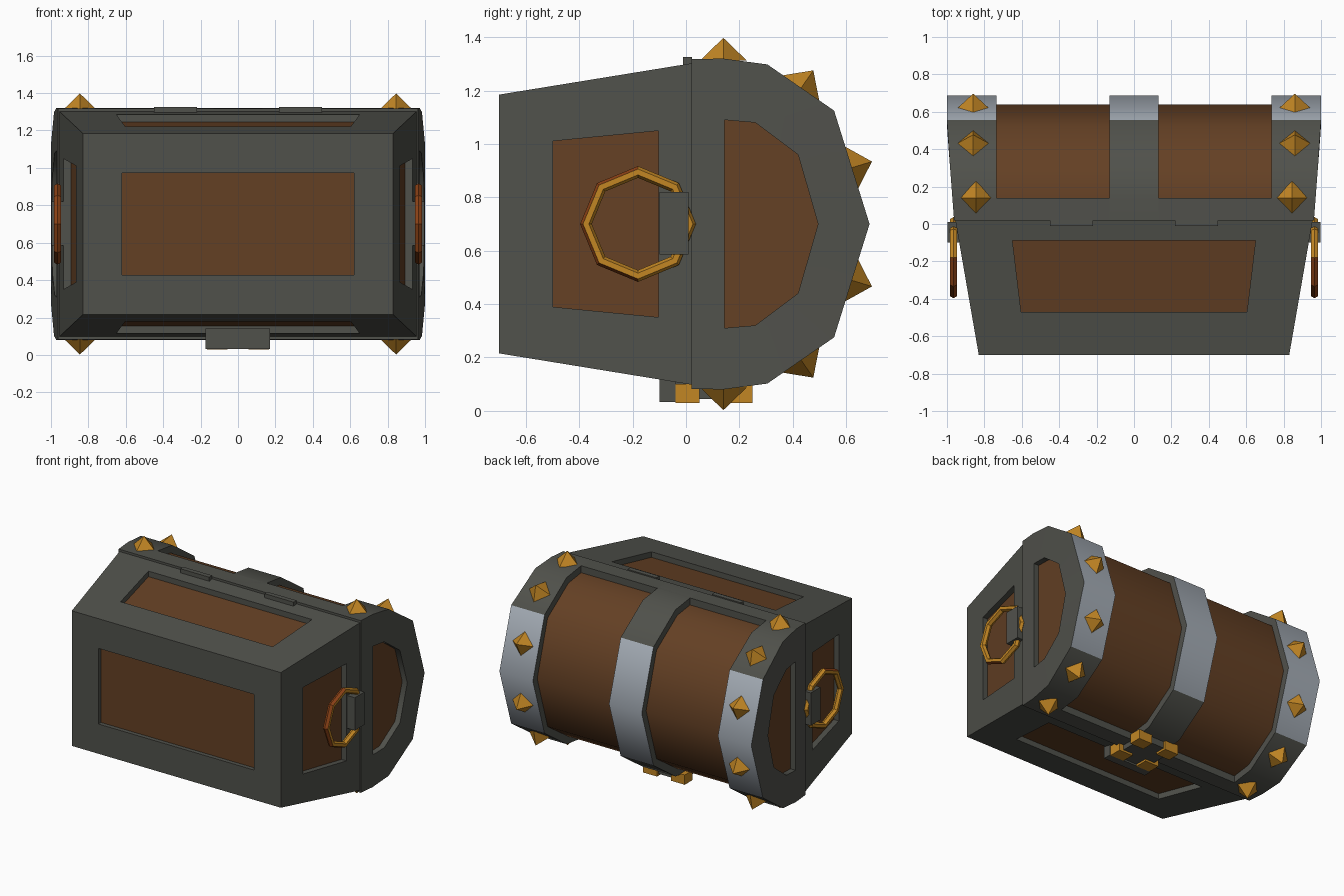
import bpy, bmesh, math
from mathutils import Vector, Matrix

if "Cube" in bpy.data.objects:
    bpy.data.objects.remove(bpy.data.objects["Cube"])

def mat(name, r, g, b):
    lin = [(c / 255 / 12.92 if c < 11 else ((c / 255 + .055) / 1.055) ** 2.4) for c in (r, g, b)]
    m = bpy.data.materials.new(name)
    m.diffuse_color = (*lin, 1)
    m.use_nodes = True
    m.node_tree.nodes["Principled BSDF"].inputs["Base Color"].default_value = m.diffuse_color
    return m

IRON = mat("dark iron", 80, 81, 75)
WOOD = mat("brown wood", 100, 64, 36)
STEEL = mat("bare steel", 164, 172, 181)
GOLD = mat("gold", 194, 134, 36)
COPPER = mat("copper", 140, 66, 22)
ZC = 0.7  # the chest lies on its front; this is its middle height

def finish(bm, name, mats, smooth=False):
    bmesh.ops.recalc_face_normals(bm, faces=bm.faces[:])
    me = bpy.data.meshes.new(name)
    bm.to_mesh(me)
    bm.free()
    ob = bpy.data.objects.new(name, me)
    bpy.context.collection.objects.link(ob)
    for m in mats:
        me.materials.append(m)
    if smooth:
        bpy.ops.object.select_all(action='DESELECT')
        ob.select_set(True)
        bpy.context.view_layer.objects.active = ob
        bpy.ops.object.shade_smooth_by_angle(angle=math.radians(40))
    return ob

def box(name, x, y, z, m):
    bm = bmesh.new()
    bmesh.ops.create_cube(bm, size=1)
    for v in bm.verts:
        v.co = [a + (b - a) * (c + .5) for (a, b), c in zip((x, y, z), v.co)]
    return finish(bm, name, [m])

def recess(bm, outer, inner, push):
    """Frame between two loops, with a sunken wooden floor."""
    o = [bm.verts.new(p) for p in outer]
    i = [bm.verts.new(p) for p in inner]
    f = [bm.verts.new(Vector(p) + push) for p in inner]
    n = len(o)
    for k in range(n):
        j = (k + 1) % n
        bm.faces.new((o[k], o[j], i[j], i[k]))
        bm.faces.new((i[k], i[j], f[j], f[k]))
    bm.faces.new(f).material_index = 1

# ---- chest body: tapered box with a sunken panel on five sides
bm = bmesh.new()
B = lambda sx, sz: Vector((.83 * sx, -.7, ZC + .485 * sz))
T = lambda sx, sz: Vector((.955 * sx, .02, ZC + .602 * sz))

def panel(q, u, v, push):
    at = lambda a, b: q[0].lerp(q[1], a).lerp(q[3].lerp(q[2], a), b)
    recess(bm, q, [at(u, v[0]), at(1 - u, v[0]), at(1 - u, v[1]), at(u, v[1])], Vector(push))

for s in (-1, 1):
    panel([B(-1, s), B(1, s), T(1, s), T(-1, s)], .153, (.32, .85), (0, 0, -.04 * s))
    panel([B(s, -1), B(s, 1), T(s, 1), T(s, -1)], .2, (.28, .83), (-.04 * s, 0, 0))
panel([B(-1, -1), B(1, -1), B(1, 1), B(-1, 1)], .127, (.22, .78), (0, .03, 0))
bm.faces.new([bm.verts.new(T(a, b)) for a, b in ((-1, -1), (1, -1), (1, 1), (-1, 1))])
bmesh.ops.remove_doubles(bm, verts=bm.verts[:], dist=.0005)
finish(bm, "chest_body", [IRON, WOOD])

# ---- lid: profiles as (y, distance from middle)
def mirrored(half):
    return half + [(y, -d) for y, d in reversed(half) if d > 0]

OUTER = mirrored([(.02, .618), (.14, .62), (.305, .598), (.555, .425), (.688, 0)])
INNER = mirrored([(.02, .57), (.14, .57), (.285, .55), (.52, .39), (.638, 0)])
PANEL = mirrored([(.145, .39), (.26, .38), (.42, .26), (.495, 0)])
end_x = lambda y: .962 + .038 * min(1, (y - .02) / .5)

def prism(name, prof, x0, x1, mats, smooth=True):
    bm = bmesh.new()
    a, b = ([bm.verts.new((x(y) if callable(x) else x, y, ZC + d)) for y, d in prof] for x in (x0, x1))
    n = len(prof)
    for k in range(n):
        j = (k + 1) % n
        f = bm.faces.new((a[k], a[j], b[j], b[k]))
        # worn steel on the crown of the straps
        if STEEL in mats and f.calc_center_median().y > .56:
            f.material_index = 1
    bm.faces.new(a)
    bm.faces.new(b)
    return finish(bm, name, mats, smooth)

prism("lid_wood", INNER, -.9, .9, [WOOD])
prism("middle_strap", OUTER, -.13, .13, [IRON, STEEL])
RIM = [(.02, .618), (.14, .62), (.14, -.62), (.02, -.618)]
prism("lid_rim", RIM, lambda y: -end_x(y) + .005, lambda y: end_x(y) - .005, [IRON], False)

for s, side in ((-1, "left"), (1, "right")):
    # end strap, with a sunken wooden panel in its outer side
    bm = bmesh.new()
    out = [Vector((s * end_x(y), y, ZC + d)) for y, d in OUTER]
    inn = [Vector((s * .735, y, ZC + d)) for y, d in OUTER]
    n = len(OUTER)
    for k in range(n):
        j = (k + 1) % n
        f = bm.faces.new([bm.verts.new(p) for p in (out[k], out[j], inn[j], inn[k])])
        if f.calc_center_median().y > .56:
            f.material_index = 2
    bm.faces.new([bm.verts.new(p) for p in inn])
    # panel loop gets the same number of corners as the strap
    pan = PANEL[:1] + [(.2, .385)] + PANEL[1:-1] + [(.2, -.385)] + PANEL[-1:]
    recess(bm, out, [Vector((s * end_x(y), y, ZC + d)) for y, d in pan], Vector((-.04 * s, 0, 0)))
    bmesh.ops.remove_doubles(bm, verts=bm.verts[:], dist=.0005)
    finish(bm, side + "_end_strap", [IRON, WOOD, STEEL], True)

    # pyramid studs along the strap: x, y, distance, normal
    bm = bmesh.new()
    for x, y, d, ny, nd in ((.845, .14, .615, 0, 1), (.86, .43, .508, .57, .82), (.86, .618, .21, .956, .293)):
        for t in (-1, 1):
            rot = Vector((0, 0, 1)).rotation_difference(Vector((0, ny, nd * t))).to_matrix().to_4x4()
            place = Matrix.Translation((s * x, y, ZC + d * t)) @ rot @ Matrix.Translation((0, 0, .04))
            bmesh.ops.create_cone(bm, cap_ends=True, segments=4, radius1=.088, radius2=0, depth=.085, matrix=place)
    finish(bm, side + "_studs", [GOLD])

    # ring handle, with copper on its outer lower edge, and its bracket
    bpy.ops.mesh.primitive_torus_add(major_segments=8, minor_segments=6, major_radius=.195, minor_radius=.022,
                                     location=(s * .965, -.18, ZC), rotation=(0, math.pi / 2, 0))
    ring = bpy.context.object
    ring.name = side + "_ring_handle"
    ring.data.materials.append(GOLD)
    ring.data.materials.append(COPPER)
    for f in ring.data.polygons:
        f.use_smooth = False
        c = f.center  # local y matches world y
        if c.y < -.07 and f.normal.dot(Vector((c.x, c.y, 0)).normalized()) > .3:
            f.material_index = 1
    box(side + "_handle_bracket", sorted((s * .91, s * .998)), (-.1, .01), (.585, .82), IRON)

    # hinge on the chest's rear edge
    box(side + "_hinge", sorted((s * .22, s * .45)), (-.012, .022), (1.25, 1.326), IRON)

    # gold clasps of the lock
    for y0, y1 in ((-.04, .05), (.16, .25)):
        box(side + "_lock_clasp", sorted((s * .055, s * .165)), (y0, y1), (.03, .1), GOLD)

# ---- lock
box("lock_plate", (-.13, .13), (-.06, .235), (.045, .12), IRON)
box("lock_foot", (-.175, .17), (-.1, -.04), (.032, .14), IRON)
